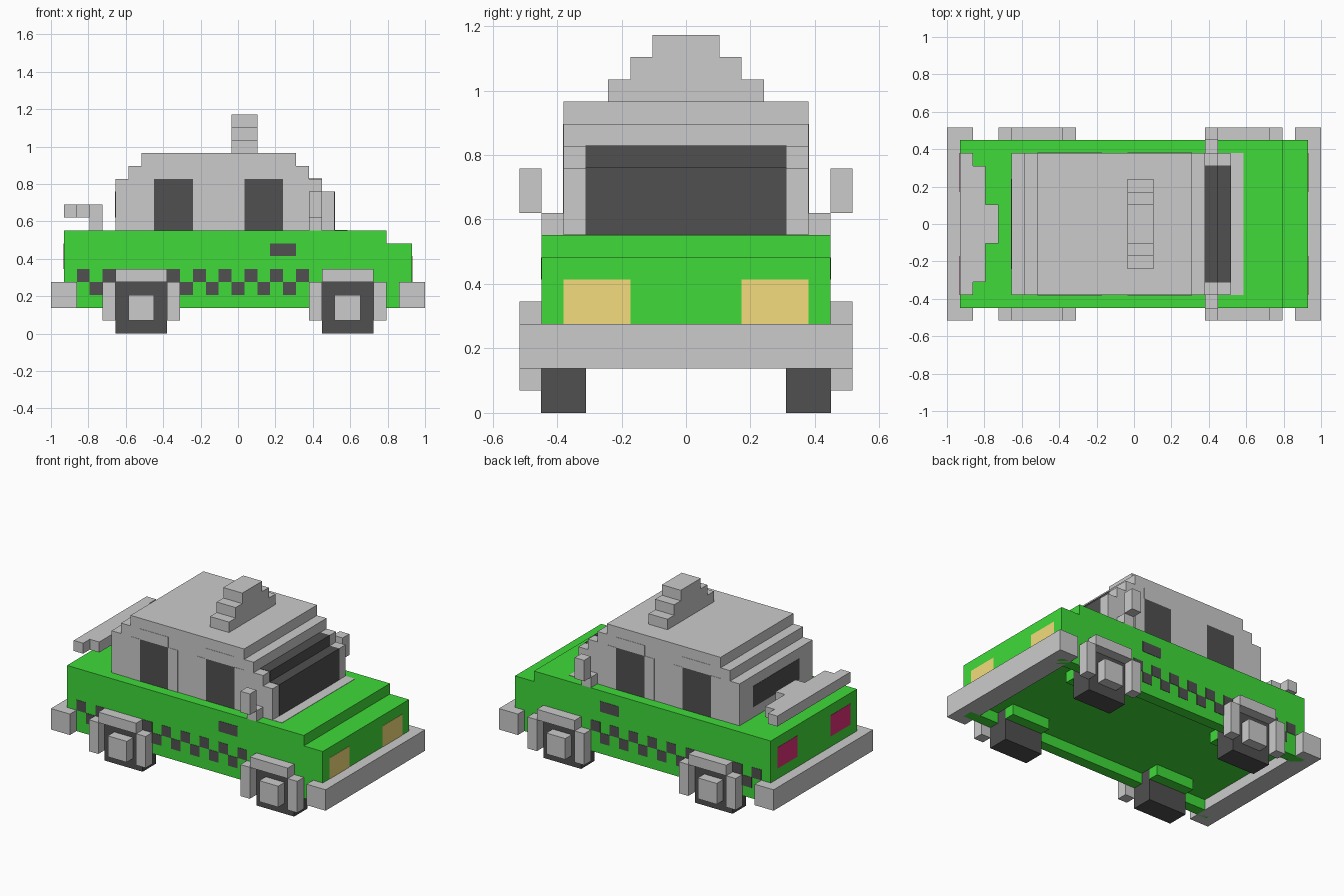
import bpy
import bmesh

if "Cube" in bpy.data.objects:
    bpy.data.objects.remove(bpy.data.objects["Cube"])

U = 2 / 29            # one block; the model is 29 x 15 x 17 blocks
PAINT = 0.03          # how far flush colour panels stand out, in blocks


def material(name, r, g, b):
    m = bpy.data.materials.new(name)
    m.diffuse_color = (r, g, b, 1)
    m.use_nodes = True
    m.node_tree.nodes["Principled BSDF"].inputs["Base Color"].default_value = m.diffuse_color
    return m


GREEN = material("green", 0.05, 0.7, 0.04)
BLACK = material("black", 0.08, 0.08, 0.08)
YELLOW = material("yellow", 0.9, 0.72, 0.2)
RED = material("red", 0.75, 0.03, 0.2)
DARK = material("dark_grey", 0.66, 0.66, 0.66)


def place(x, y, z):
    return ((x - 14.5) * U, (y - 7.5) * U, z * U)


def finish(name, bm, mat):
    bmesh.ops.recalc_face_normals(bm, faces=bm.faces)
    mesh = bpy.data.meshes.new(name)
    bm.to_mesh(mesh)
    bm.free()
    if mat:
        mesh.materials.append(mat)
    bpy.context.collection.objects.link(bpy.data.objects.new(name, mesh))


def prism(name, outline, axis, a, b, mat=None):
    """Extrude an xz outline along y, or an xy outline along z."""
    bm = bmesh.new()
    pts = [place(p, a, q) if axis == "y" else place(p, q, a) for p, q in outline]
    face = bm.faces.new([bm.verts.new(p) for p in pts])
    ext = bmesh.ops.extrude_face_region(bm, geom=[face])
    move = (0, (b - a) * U, 0) if axis == "y" else (0, 0, (b - a) * U)
    verts = [v for v in ext["geom"] if isinstance(v, bmesh.types.BMVert)]
    bmesh.ops.translate(bm, verts=verts, vec=move)
    finish(name, bm, mat)


def boxes(name, spans, mat=None, mirror=False, grow=0):
    """Boxes given in block units as x0, x1, y0, y1, z0, z1."""
    bm = bmesh.new()
    if mirror:
        spans = spans + [(a, b, 15 - d, 15 - c, e, f) for a, b, c, d, e, f in spans]
    for x0, x1, y0, y1, z0, z1 in spans:
        cx, cy, cz = place((x0 + x1) / 2, (y0 + y1) / 2, (z0 + z1) / 2)
        size = [(d + 2 * grow) * U for d in (x1 - x0, y1 - y0, z1 - z0)]
        for v in bmesh.ops.create_cube(bm, size=1)["verts"]:
            v.co = (v.co.x * size[0] + cx, v.co.y * size[1] + cy, v.co.z * size[2] + cz)
    finish(name, bm, mat)


# Body with stepped nose, hanging sills and inner wheel wells
prism("body", [(1, 3), (28, 3), (28, 7), (26, 7), (26, 8), (1, 8)], "y", 1, 14, GREEN)
sills = [(1, 5, 1, 2, 2, 3), (9, 21, 1, 2, 2, 3), (25, 28, 1, 2, 2, 3)]
wells = [(x, x + 4, 3, 4, 2, 3) for x in (5, 21)]
boxes("sills", sills + wells, GREEN, mirror=True)

# Bumpers
boxes("rear_bumper", [(0, 2, 0, 15, 2, 4)], DARK)
boxes("front_bumper", [(27, 29, 0, 15, 2, 4)], DARK)

# Wheels, hubs and arches
for label, x in (("rear", 5), ("front", 21)):
    boxes(label + "_wheels", [(x, x + 4, 1 - PAINT, 3, 0, 4)], BLACK, mirror=True)
    boxes(label + "_hubs", [(x + 1, x + 3, 0, 1, 1, 3)], DARK, mirror=True)
    boxes(label + "_arches", [(x, x + 4, 0, 1, 4, 5), (x - 1, x, 0, 1, 1, 4),
                              (x + 4, x + 5, 0, 1, 1, 4)], DARK, mirror=True)

# Stepped cabin and the cowl in front of it
prism("cabin", [(5, 8), (22, 8), (22, 11), (21, 11), (21, 12), (20, 12), (20, 13),
                (19, 13), (19, 14), (7, 14), (7, 13), (6, 13), (6, 12), (5, 12)], "y", 2, 13)
boxes("cowl", [(22, 23, 2, 13, 7.5, 8 + PAINT)])

# Windows and their frames
boxes("windscreen", [(20, 22, 3, 12, 8, 11), (20, 21, 3, 12, 11, 12)], BLACK, grow=PAINT)
boxes("rear_window", [(5 - PAINT, 5.5, 4, 11, 9, 11)], BLACK)
panes, frames = [], []
for x in (8, 15):
    panes.append((x, x + 3, 2 - PAINT, 2.5, 8, 12))
    frames += [(x - 1, x, 2 - PAINT, 2.5, 8, 12), (x + 3, x + 4, 2 - PAINT, 2.5, 8, 12),
               (x, x + 3, 2 - PAINT, 2.5, 12, 13)]
boxes("side_windows", panes, BLACK, mirror=True)
boxes("window_frames", frames, DARK, mirror=True)

# Checker stripe and door handles
upper = [(x, x + 1, 1 - PAINT, 1.5, 4, 5) for x in (2, 4, 9, 11, 13, 15, 17, 19)]
lower = [(x, x + 1, 1 - PAINT, 1.5, 3, 4) for x in (3, 10, 12, 14, 16, 18)]
boxes("checker_stripe", upper + lower, BLACK, mirror=True)
boxes("door_handles", [(17, 19, 1 - PAINT, 1.5, 6, 7)], BLACK, mirror=True)

# Lights
boxes("headlights", [(27.5, 28 + PAINT, 2, 5, 4, 6)], YELLOW, mirror=True)
boxes("tail_lights", [(1 - PAINT, 1.5, 2, 5, 5, 7)], RED, mirror=True)

# Mirrors on short arms
boxes("side_mirrors", [(20, 21, 0, 1, 9, 11), (20, 21, 1, 2, 8, 9)], mirror=True)

# Boot spoiler on its post
prism("spoiler", [(1, 2), (2, 2), (2, 3), (3, 3), (3, 12), (2, 12), (2, 13), (1, 13)],
      "z", 9, 10)
boxes("spoiler_post", [(3, 4, 6, 9, 8, 10)])

# Stepped roof sign
boxes("roof_sign", [(14, 16, 4 + n, 11 - n, 14 + n, 15 + n) for n in range(3)])
